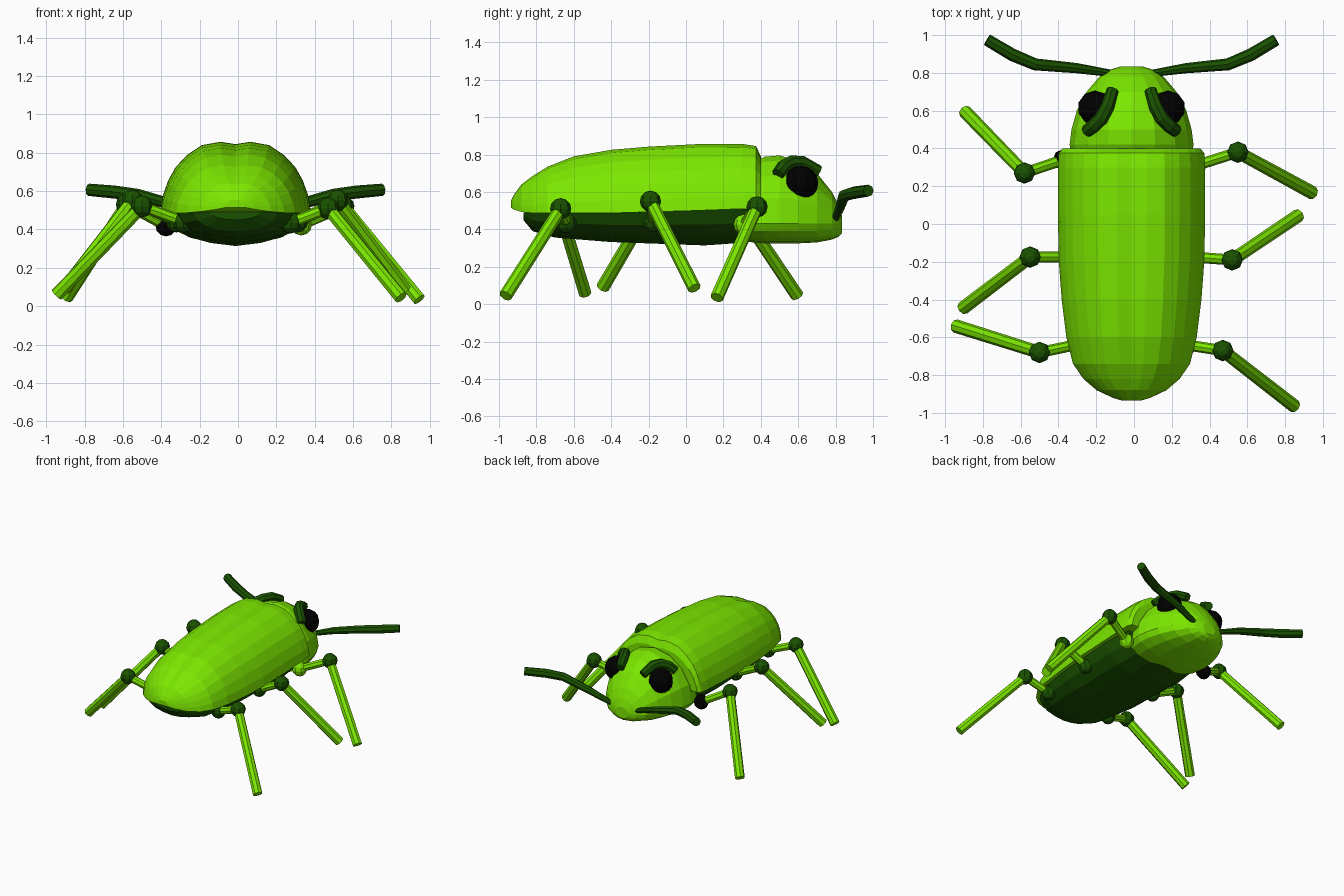
import bpy, bmesh, math
from mathutils import Vector

if "Cube" in bpy.data.objects:
    bpy.data.objects.remove(bpy.data.objects["Cube"])

CX = -0.013  # body centre line


def material(name, rgb):
    m = bpy.data.materials.new(name)
    m.diffuse_color = (*rgb, 1)
    m.use_nodes = True
    m.node_tree.nodes["Principled BSDF"].inputs["Base Color"].default_value = m.diffuse_color
    return m


GREEN = material("bright green", (0.2, 0.8, 0.0))
DARK = material("dark green", (0.01, 0.085, 0.0))
BLACK = material("black", (0.0, 0.0, 0.0))


def add_object(name, bm, mat):
    bmesh.ops.recalc_face_normals(bm, faces=bm.faces)
    me = bpy.data.meshes.new(name)
    bm.to_mesh(me)
    bm.free()
    me.materials.append(mat)
    ob = bpy.data.objects.new(name, me)
    bpy.context.collection.objects.link(ob)
    return ob


def loft(name, sections, half, mat):
    """Sections (y, half width, low z, mid z, top z); half profile (u, v), v in -1..1."""
    ring = half + [(-u, v) for u, v in reversed(half) if u > 0.001]
    bm = bmesh.new()
    rows = []
    for y, w, lo, mid, hi in sections:
        rows.append([bm.verts.new((CX + u * w, y, mid + v * ((hi - mid) if v > 0 else (mid - lo))))
                     for u, v in ring])
    n = len(ring)
    for a, b in zip(rows, rows[1:]):
        for i in range(n):
            j = (i + 1) % n
            bm.faces.new((a[i], a[j], b[j], b[i]))
    bm.faces.new(rows[0])
    bm.faces.new(rows[-1])
    return add_object(name, bm, mat)


def ball(name, pos, r, mat, seg=8, rings=6):
    bm = bmesh.new()
    bmesh.ops.create_uvsphere(bm, u_segments=seg, v_segments=rings, radius=r)
    ob = add_object(name, bm, mat)
    ob.location = pos
    return ob


def rod(name, a, b, r1, r2, mat):
    a, b = Vector(a), Vector(b)
    bm = bmesh.new()
    bmesh.ops.create_cone(bm, cap_ends=True, segments=8, radius1=r1, radius2=r2, depth=(b - a).length)
    ob = add_object(name, bm, mat)
    ob.location = (a + b) / 2
    ob.rotation_euler = (b - a).to_track_quat('Z', 'Y').to_euler()
    return ob


def tube(name, pts, radii, mat):
    cu = bpy.data.curves.new(name, 'CURVE')
    cu.dimensions = '3D'
    cu.bevel_depth = 1
    cu.bevel_resolution = 2
    cu.use_fill_caps = True
    sp = cu.splines.new('POLY')
    sp.points.add(len(pts) - 1)
    for p, co, r in zip(sp.points, pts, radii):
        p.co = (*co, 1)
        p.radius = r
    sp.use_smooth = False
    cu.materials.append(mat)
    ob = bpy.data.objects.new(name, cu)
    bpy.context.collection.objects.link(ob)
    bpy.ops.object.select_all(action='DESELECT')
    ob.select_set(True)
    bpy.context.view_layer.objects.active = ob
    bpy.ops.object.convert(target='MESH')
    return ob


# Domed wing shell with a shallow groove along the middle
dome = [(0, 0), (1, 0), (.97, .2), (.9, .42), (.8, .62), (.65, .8), (.45, .95), (.2, 1), (0, .965)]
shell = [(-.935, .05, .515, .555), (-.92, .1, .505, .585), (-.88, .185, .493, .64), (-.82, .255, .487, .685),
         (-.74, .31, .487, .735), (-.6, .345, .487, .79), (-.4, .37, .487, .825), (-.2, .385, .493, .842),
         (.05, .39, .5, .855), (.3, .39, .51, .857), (.375, .385, .515, .845), (.4, .365, .52, .79)]
loft("wing_shell", [(y, w, lo, lo, hi) for y, w, lo, hi in shell], dome, GREEN)

# Belly below the shell
keel = [(0, 0), (1, 0), (.9, -.42), (.68, -.75), (.35, -.92), (0, -1)]
belly = [(-.87, .13, .45, .49), (-.82, .22, .39, .49), (-.7, .3, .356, .49), (-.4, .345, .332, .49),
         (.1, .365, .314, .505), (.33, .34, .33, .51)]
loft("belly", [(y, w, z, top, top) for y, w, z, top in belly], keel, DARK)

# Head, flatter beneath than above
circle = [(math.sin(t) if k not in (0, 8) else 0, -math.cos(t))
          for k in range(9) for t in [math.pi * k / 8]]
head = [(.3, .31, .335, .72), (.42, .328, .325, .788), (.5, .318, .325, .795), (.6, .29, .325, .765),
        (.7, .238, .33, .7), (.78, .17, .345, .6), (.815, .12, .36, .53), (.835, .055, .38, .47)]
loft("head", [(y, w, lo, .43, hi) for y, w, lo, hi in head], circle, GREEN)

# Eyes, brows and antennae on both sides
for side, s in (("left", -1), ("right", 1)):
    ball(side + "_eye", (CX + s * .193, .615, .648), .092, BLACK, 10, 8)
    brow = [(.237, .492, .695), (.2, .52, .735), (.16, .56, .757), (.128, .62, .757), (.1, .71, .71)]
    tube(side + "_brow", [(CX + s * x, y, z) for x, y, z in brow], [.034, .037, .038, .037, .032], DARK)
    feeler = [(.09, .795, .45), (.29, .825, .52), (.51, .845, .58), (.63, .895, .595), (.765, .975, .607)]
    tube(side + "_antenna", [(CX + s * x, y, z) for x, y, z in feeler], [.018, .027, .032, .034, .032], DARK)

# Legs: hip, knee, foot, hip colour
legs = {
    "right_front": ((.33, .31, .425), (.55, .38, .52), (.945, .165, .035), GREEN),
    "right_middle": ((.31, -.175, .44), (.52, -.19, .55), (.87, .045, .085), DARK),
    "right_hind": ((.275, -.64, .435), (.47, -.67, .51), (.85, -.965, .045), DARK),
    "left_front": ((-.375, .34, .42), (-.58, .27, .53), (-.895, .595, .045), BLACK),
    "left_middle": ((-.32, -.175, .44), (-.55, -.175, .55), (-.905, -.445, .09), DARK),
    "left_hind": ((-.285, -.635, .44), (-.5, -.68, .52), (-.945, -.54, .06), DARK),
}
for name, (hip, knee, foot, hip_mat) in legs.items():
    ball(name + "_hip", hip, .056, hip_mat)
    rod(name + "_upper_leg", hip, knee, .029, .029, GREEN)
    ball(name + "_knee", knee, .057, DARK)
    rod(name + "_lower_leg", knee, foot, .034, .036, GREEN)
